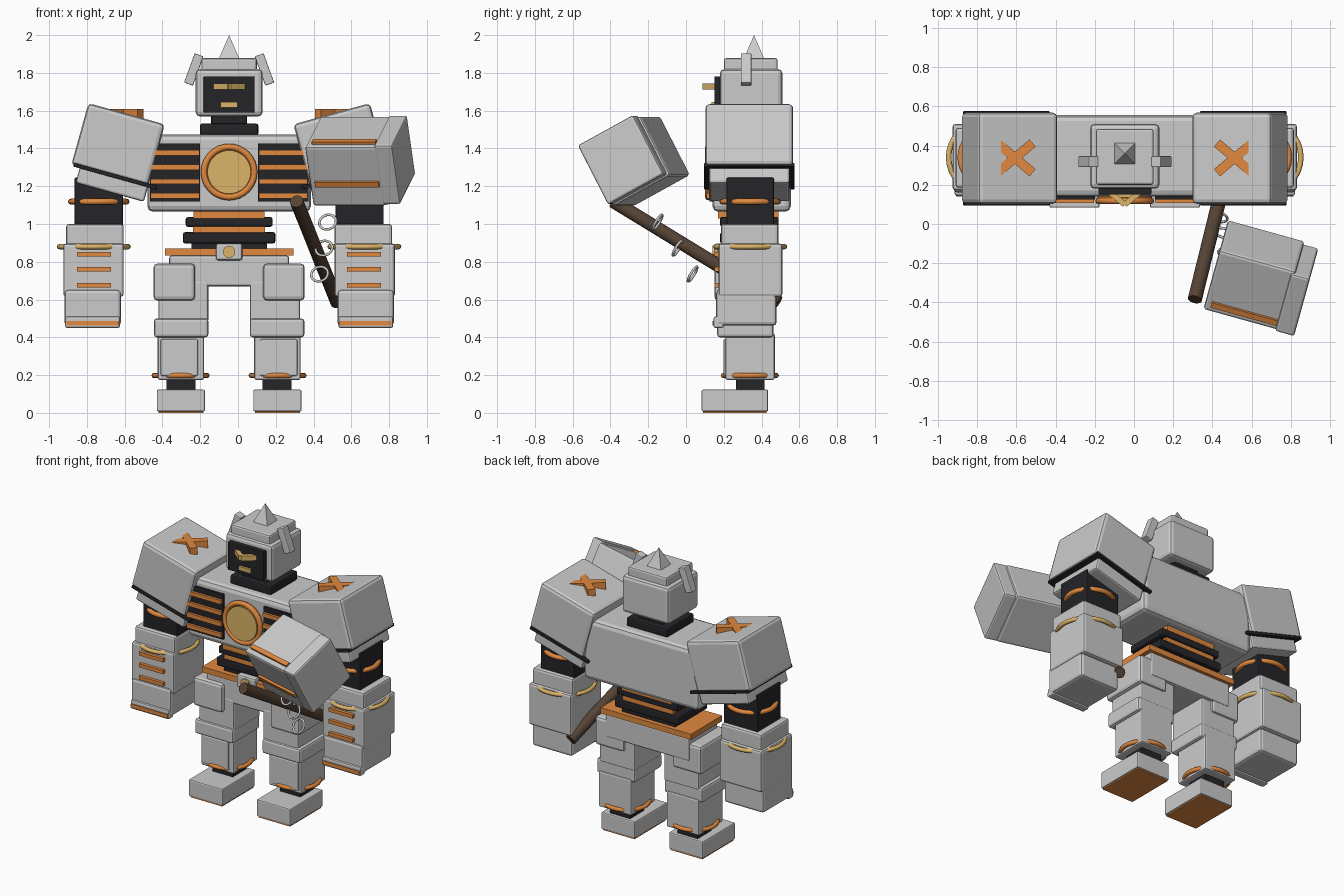
import bpy
from math import radians, pi
from mathutils import Vector, Matrix

if "Cube" in bpy.data.objects:
    bpy.data.objects.remove(bpy.data.objects["Cube"])

CX = -0.047  # robot's own centre line (the hammer shifts the overall centre)


def material(name, rgb):
    m = bpy.data.materials.new(name)
    m.diffuse_color = (*rgb, 1)
    m.use_nodes = True
    m.node_tree.nodes["Principled BSDF"].inputs["Base Color"].default_value = m.diffuse_color
    return m


ORANGE = material("orange", (0.75, 0.25, 0.05))
GOLD = material("gold", (0.72, 0.46, 0.14))
DARK = material("dark", (0.018, 0.018, 0.022))
BROWN = material("wood", (0.09, 0.055, 0.035))


def finish(o, name, mat, bevel=0):
    o.name = name
    if mat:
        o.data.materials.append(mat)
    if bevel:
        b = o.modifiers.new("bevel", "BEVEL")
        b.width, b.segments = bevel, 2
    return o


def block(name, loc, size, mat=None, rot=(0, 0, 0), bevel=0.0):
    bpy.ops.mesh.primitive_cube_add(size=1, location=loc, rotation=rot)
    o = bpy.context.object
    o.data.transform(Matrix.Diagonal((*size, 1)))
    return finish(o, name, mat, bevel)


def box(name, x, y, z, mat=None, bevel=0.012, s=1):
    """Box from ranges; x is measured from the robot's centre line, s mirrors it."""
    loc = (CX + s * (x[0] + x[1]) / 2, (y[0] + y[1]) / 2, (z[0] + z[1]) / 2)
    return block(name, loc, (x[1] - x[0], y[1] - y[0], z[1] - z[0]), mat, bevel=bevel)


def ring(name, loc, R, r, mat=None, rot=(0, 0, 0)):
    bpy.ops.mesh.primitive_torus_add(location=loc, rotation=rot, major_radius=R,
                                     minor_radius=r, major_segments=32, minor_segments=8)
    bpy.ops.object.shade_smooth()
    return finish(bpy.context.object, name, mat)


def rod(name, a, b, r, mat=None, verts=32):
    a, b = Vector(a), Vector(b)
    q = (b - a).to_track_quat("Z", "Y")
    bpy.ops.mesh.primitive_cylinder_add(vertices=verts, radius=r, depth=(b - a).length,
                                        location=(a + b) / 2, rotation=q.to_euler())
    bpy.ops.object.shade_smooth_by_angle()
    return finish(bpy.context.object, name, mat)


# Torso and chest disc
box("torso", (-.433, .433), (.14, .555), (1.065, 1.475), bevel=.03)
rod("chest_disc_rim", (CX, .16, 1.275), (CX, .115, 1.275), .14, ORANGE)
ring("chest_disc_ring", (CX, .118, 1.275), .133, .017, ORANGE, (pi / 2, 0, 0))
rod("chest_disc", (CX, .16, 1.275), (CX, .105, 1.275), .115, GOLD)

# Waist, belt and pelvis
box("waist_upper_trim", (-.188, .188), (.17, .49), (1.03, 1.07), ORANGE, 0)
box("waist_upper", (-.23, .23), (.18, .49), (.985, 1.037), DARK)
box("waist_lower_trim", (-.19, .19), (.19, .48), (.95, .99), ORANGE, 0)
box("waist_lower", (-.245, .245), (.18, .49), (.897, .957), DARK)
box("waist_core", (-.2, .2), (.2, .47), (.85, .91), DARK, 0)
box("belt", (-.34, .34), (.165, .5), (.832, .87), ORANGE, 0)
box("pelvis", (-.317, .317), (.18, .485), (.67, .833))
box("buckle", (-.07, .07), (.15, .2), (.808, .897))
rod("buckle_disc", (CX, .18, .853), (CX, .14, .853), .032, GOLD)

# Neck and head
box("neck_base", (-.155, .155), (.2, .49), (1.47, 1.532), DARK)
box("neck", (-.095, .095), (.24, .45), (1.52, 1.58), DARK)
box("head", (-.177, .177), (.18, .51), (1.57, 1.82), bevel=.022)
box("head_cap", (-.147, .147), (.2, .485), (1.8, 1.878))
box("face_plate", (-.135, .135), (.15, .21), (1.59, 1.782), DARK, .005)
box("mouth", (-.045, .045), (.135, .17), (1.618, 1.645), GOLD, 0)
bpy.ops.mesh.primitive_cone_add(vertices=4, radius1=.08, depth=.13,
                                location=(CX, .36, 1.935), rotation=(0, 0, pi / 4))
o = bpy.context.object
o.data.transform(Matrix.Rotation(0, 4, "Z"))
finish(o, "head_spike", None)

for s, side in ((-1, "right"), (1, "left")):
    # Brow half and ear fin
    block(side + "_brow", (CX + s * .04, .132, 1.728), (.105, .028, .034), GOLD,
          (0, 0, s * radians(40)))
    block(side + "_ear_fin", (CX + s * .187, .318, 1.818), (.05, .056, .165), None,
          (0, -s * radians(20), 0), .005)

    # Chest vents
    box(side + "_vent", (.153, .42), (.125, .2), (1.118, 1.425), DARK, 0, s)
    for i in range(4):
        z = 1.15 + i * .0755
        box(side + "_vent_bar", (.157, .415), (.108, .15), (z - .014, z + .014), ORANGE, 0, s)

    # Tilted shoulder with dark seam, inner lip and a crossed mark on top
    M = (Matrix.Translation((CX + s * .588, .335, 1.42))
         @ Matrix.Rotation(-s * radians(15.5), 4, "Y"))
    rot = M.to_euler()
    block(side + "_shoulder", M @ Vector((0, 0, 0)), (.42, .465, .34), None, rot, .022)
    block(side + "_shoulder_seam", M @ Vector((-s * .03, 0, -.165)), (.455, .48, .02), DARK, rot, .004)
    block(side + "_shoulder_lip", M @ Vector((-s * .025, 0, -.2)), (.375, .425, .11), None, rot, .012)
    for a in (40, -40):
        block(side + "_cross_bar", (CX + s * .56, .337, 1.578), (.235, .048, .06), ORANGE,
              (0, 0, radians(a)))

    # Arm
    box(side + "_upper_arm", (.563, .818), (.215, .465), (.97, 1.245), DARK, .006, s)
    ring(side + "_upper_arm_band", (CX + s * .69, .34, 1.118), .147, .016, ORANGE)
    box(side + "_forearm", (.558, .863), (.185, .49), (.62, 1.0), None, .015, s)
    box(side + "_forearm_shell", (.558, .878), (.172, .51), (.615, .897), None, .015, s)
    ring(side + "_forearm_band", (CX + s * .716, .34, .88), .182, .014, GOLD)
    box(side + "_fist", (.573, .872), (.16, .48), (.462, .652), None, .018, s)
    for z in (.84, .76, .675):
        box(side + "_forearm_bar", (.625, .805), (.15, .19), (z - .012, z + .012), ORANGE, 0, s)
    box(side + "_fist_bar", (.582, .86), (.14, .18), (.463, .487), ORANGE, 0, s)
    box(side + "_knuckles", (.578, .868), (.146, .2), (.45, .51), None, .01, s)

    # Leg
    box(side + "_hip_pad", (.18, .4), (.15, .48), (.595, .79), None, .02, s)
    box(side + "_thigh", (.11, .375), (.178, .465), (.48, .7), None, .012, s)
    box(side + "_knee", (.11, .398), (.165, .463), (.4, .5), None, .015, s)
    box(side + "_shin", (.133, .378), (.208, .47), (.175, .42), None, .01, s)
    box(side + "_shin_plate", (.165, .362), (.198, .23), (.195, .39), None, .008, s)
    ring(side + "_shin_band", (CX + s * .257, .338, .198), .14, .014, ORANGE)
    box(side + "_ankle", (.178, .331), (.265, .415), (.1, .19), DARK, 0, s)
    box(side + "_foot", (.128, .383), (.083, .435), (.008, .123), None, .008, s)
    box(side + "_sole", (.136, .375), (.091, .427), (0, .03), ORANGE, 0, s)

# Hammer handle with loose rings
A, B = Vector((.31, -.385, 1.12)), Vector((.525, .49, .585))
rod("hammer_handle", A, B, .036, BROWN, 24)
ring_rot = (B - A).to_track_quat("Z", "Y").to_euler()
for p in ((.475, -.15, 1.01), (.455, -.045, .872), (.432, .035, .735)):
    ring("hammer_ring", p, .045, .007, None, ring_rot)

# Hammer head: turned about z, pitched about its own long axis
H = (Matrix.Translation((.65, -.272, 1.333)) @ Matrix.Rotation(radians(-15.5), 4, "Z")
     @ Matrix.Rotation(radians(28), 4, "X"))
rot = H.to_euler()
block("hammer_head", H @ Vector((-.04, 0, 0)), (.405, .355, .355), None, rot, .015)
block("hammer_face", H @ Vector((.19, -.008, .012)), (.1, .345, .355), None, rot, .012)
block("hammer_top_bar", H @ Vector((-.035, -.13, .178)), (.35, .03, .03), ORANGE, rot)
block("hammer_front_bar", H @ Vector((-.035, -.178, -.04)), (.35, .03, .03), ORANGE, rot)
